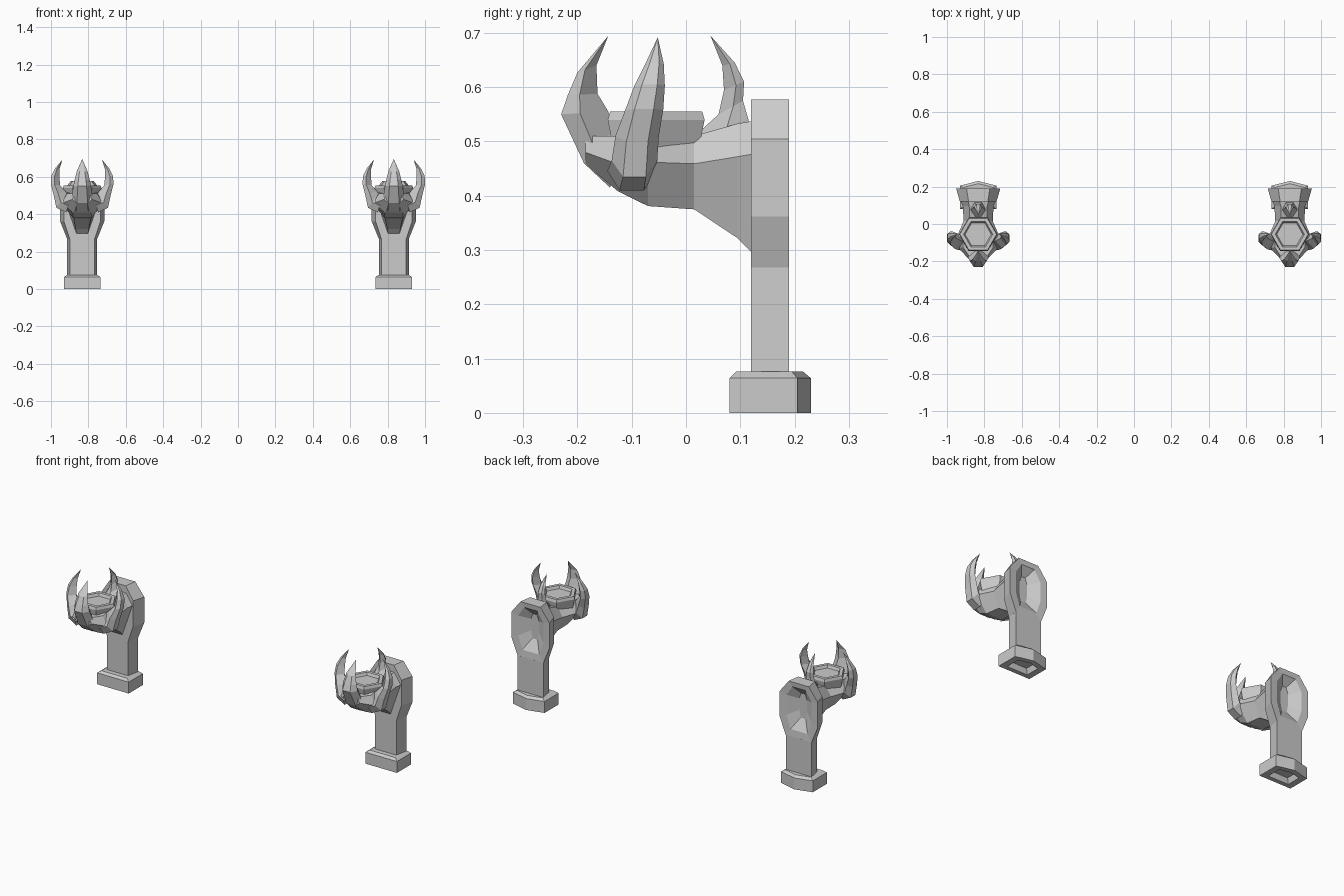
import bpy, bmesh, math
from mathutils import Vector

CY = -0.055          # palm centre in y
OFFSETS = (-0.833, 0.833)


def loft(name, rings, cap_start=True, cap_end=True):
    """Skin a list of equal-length point rings; a one-point ring is a tip."""
    bm = bmesh.new()
    vs = [[bm.verts.new(p) for p in r] for r in rings]
    for a, b in zip(vs, vs[1:]):
        n = len(a)
        for i in range(n):
            j = (i + 1) % n
            if len(b) == 1:
                bm.faces.new((a[i], a[j], b[0]))
            else:
                bm.faces.new((a[i], a[j], b[j], b[i]))
    if cap_start:
        bm.faces.new(vs[0])
    if cap_end and len(vs[-1]) > 1:
        bm.faces.new(vs[-1])
    bmesh.ops.recalc_face_normals(bm, faces=bm.faces)
    me = bpy.data.meshes.new(name)
    bm.to_mesh(me)
    bm.free()
    for dx in OFFSETS:
        ob = bpy.data.objects.new(name, me)
        ob.location.x = dx
        bpy.context.collection.objects.link(ob)


def sym(half):
    """Mirror a half outline (u, v) across u = 0."""
    return half + [(-u, v) for u, v in reversed(half) if u > 1e-6]


# foot block: pointed back, chamfered top, hollow underside
foot = sym([(0.098, 0.08), (0.098, 0.205), (0, 0.23)])


def foot_ring(s, z):
    return [(x * s, 0.15 + (y - 0.15) * s, z) for x, y in foot]


loft("foot", [foot_ring(0.55, 0.03), foot_ring(0.65, 0), foot_ring(1, 0),
              foot_ring(1, 0.064), foot_ring(0.82, 0.076)])

# shaft: trapezoid section
section = [(0.066, 0.12), (0.08, 0.19), (-0.08, 0.19), (-0.066, 0.12)]
loft("shaft", [[(x, y, z) for x, y in section] for z in (0.07, 0.27)])

# shield head with a recess in the back
head = sym([(0.08, 0.268), (0.118, 0.362), (0.118, 0.505), (0.062, 0.577)])


def head_ring(sx, sz, y, cz=0.45):
    return [(x * sx, y, cz + (z - cz) * sz) for x, z in head]


loft("shield_head", [head_ring(0.83, 1, 0.12), head_ring(1, 1, 0.19),
                     head_ring(0.66, 0.78, 0.187), head_ring(0.2, 0.45, 0.15)])

# arm and palm: y, bottom z, side z, top z, bottom / side / top half widths
stations = [
    (0.125, 0.292, 0.477, 0.538, 0.030, 0.095, 0.055),
    (0.095, 0.322, 0.472, 0.533, 0.035, 0.082, 0.048),
    (0.015, 0.375, 0.459, 0.510, 0.045, 0.078, 0.045),
    (-0.070, 0.381, 0.462, 0.520, 0.050, 0.115, 0.080),
    (-0.125, 0.408, 0.458, 0.510, 0.048, 0.110, 0.080),
    (-0.185, 0.458, 0.480, 0.510, 0.028, 0.052, 0.040),
]
loft("arm_and_palm", [[(x, y, z) for x, z in sym(
    [(wb, zb), (ws, zs), (wt, zt)])] for y, zb, zs, zt, wb, ws, wt in stations])


# six-sided socket with bevelled rim and sunken floor
def hexagon(r, z):
    return [(r * math.cos(i * math.pi / 3), CY + r * math.sin(i * math.pi / 3), z)
            for i in range(6)]


loft("socket", [hexagon(0.085, 0.46), hexagon(0.103, 0.54), hexagon(0.098, 0.555),
                hexagon(0.078, 0.555), hexagon(0.07, 0.54)])


# claws: stations of outer r/z, inner r/z, half width, sideways shift; then tip
def claw(name, angle, rows, tip):
    d = Vector((math.cos(angle), math.sin(angle), 0))
    t = Vector((-d.y, d.x, 0))
    base = Vector((0, CY, 0))

    def at(r, z, s):
        return base + d * r + t * s + Vector((0, 0, z))

    rings = []
    for ro, zo, ri, zi, w, s in rows:
        rm, zm = ro * 0.6 + ri * 0.4, zo * 0.6 + zi * 0.4
        rings.append([at(ro, zo, s - w * 0.5), at(ro, zo, s + w * 0.5),
                      at(rm, zm, s + w), at(ri, zi, s), at(rm, zm, s - w)])
    rings.append([at(*tip)])
    loft(name, rings)


claw("front_claw", -math.pi / 2, [
    (0.085, 0.415, 0.06, 0.50, 0.060, 0), (0.133, 0.46, 0.08, 0.52, 0.058, 0),
    (0.175, 0.55, 0.088, 0.555, 0.047, 0), (0.163, 0.585, 0.108, 0.588, 0.040, 0),
    (0.145, 0.627, 0.110, 0.64, 0.028, 0)], (0.088, 0.695, 0))

claw("back_claw", math.pi / 2, [
    (0.172, 0.50, 0.06, 0.49, 0.045, 0), (0.170, 0.54, 0.073, 0.512, 0.040, 0),
    (0.160, 0.575, 0.115, 0.55, 0.026, 0), (0.162, 0.61, 0.125, 0.595, 0.022, 0),
    (0.145, 0.645, 0.122, 0.64, 0.016, 0)], (0.1, 0.695, 0))

# side claws lean backward toward their tips
side = [(0.085, 0.41, 0.06, 0.50, 0.045, -0.045), (0.138, 0.435, 0.08, 0.51, 0.042, -0.040),
        (0.152, 0.50, 0.092, 0.525, 0.040, -0.035), (0.167, 0.56, 0.118, 0.555, 0.035, -0.022),
        (0.165, 0.605, 0.122, 0.60, 0.028, -0.012), (0.145, 0.645, 0.122, 0.64, 0.017, -0.003)]
claw("right_claw", 0, side, (0.106, 0.692, 0.003))
claw("left_claw", math.pi, [r[:5] + (-r[5],) for r in side], (0.106, 0.692, -0.003))
